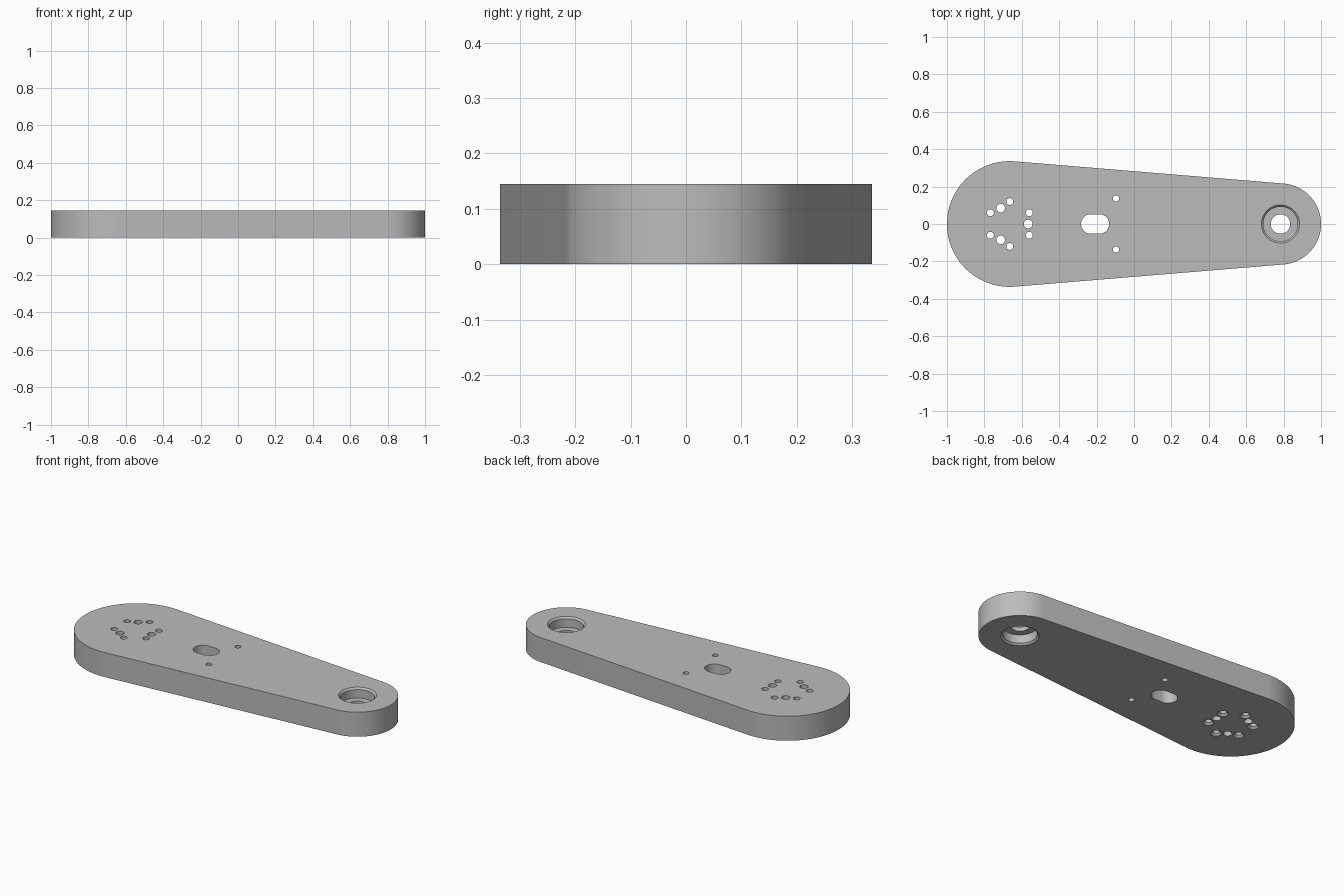
import bpy
import bmesh
from math import cos, sin, pi, asin, radians

cube = bpy.data.objects.get("Cube")
if cube:
    bpy.data.objects.remove(cube, do_unlink=True)

THICK = 0.145
BIG_X, BIG_R = -0.664, 0.336
SMALL_X, SMALL_R = 0.783, 0.217
EPS = 0.01

grey = bpy.data.materials.new("plain grey")
grey.use_nodes = True
colour = (0.5, 0.5, 0.5, 1)
grey.diffuse_color = colour
grey.node_tree.nodes["Principled BSDF"].inputs["Base Color"].default_value = colour


def arc(cx, cy, r, start, end, n):
    """Points along an arc, both ends included."""
    step = (end - start) / n
    return [(cx + r * cos(start + i * step), cy + r * sin(start + i * step))
            for i in range(n + 1)]


def loft(bm, rings):
    """Closed solid through rings of (outline, z), listed from bottom to top."""
    loops = [[bm.verts.new((x, y, z)) for x, y in pts] for pts, z in rings]
    bm.faces.new(list(reversed(loops[0])))
    bm.faces.new(loops[-1])
    for low, high in zip(loops, loops[1:]):
        for i in range(len(low)):
            j = (i + 1) % len(low)
            bm.faces.new((low[i], low[j], high[j], high[i]))


def revolve(bm, x, y, profile, n=32):
    """Round cutter from (radius, z) pairs, listed from bottom to top."""
    loft(bm, [(arc(x, y, r, 0, 2 * pi, n)[:-1], z) for r, z in profile])


def make_object(name, bm):
    mesh = bpy.data.meshes.new(name)
    bm.to_mesh(mesh)
    bm.free()
    mesh.materials.append(grey)
    obj = bpy.data.objects.new(name, mesh)
    bpy.context.collection.objects.link(obj)
    return obj


# Tapered arm: two round ends joined by tangent sides
tangent = pi / 2 - asin((BIG_R - SMALL_R) / (SMALL_X - BIG_X))
outline = (arc(BIG_X, 0, BIG_R, tangent, 2 * pi - tangent, 72)
           + arc(SMALL_X, 0, SMALL_R, -tangent, tangent, 56))
bm = bmesh.new()
loft(bm, [(outline, 0), (outline, THICK)])
arm = make_object("tapered_arm", bm)

cut = bmesh.new()
through = (-EPS, THICK + EPS)

# Bolt circle: three plain holes and six countersunk from below
for k in range(3):
    a = radians(120 * k)
    revolve(cut, BIG_X + 0.098 * cos(a), 0.098 * sin(a),
            [(0.023, z) for z in through])
for k in range(6):
    a = radians(30 + 60 * k)
    revolve(cut, BIG_X + 0.12 * cos(a), 0.12 * sin(a),
            [(0.03 + EPS, -EPS), (0.0185, 0.0115), (0.0185, THICK + EPS)])

# Slot and the pair of pin holes beside it
slot = (arc(-0.185, 0, 0.052, -pi / 2, pi / 2, 20)
        + arc(-0.231, 0, 0.052, pi / 2, 3 * pi / 2, 20))
loft(cut, [(slot, z) for z in through])
for side in (-1, 1):
    revolve(cut, -0.096, side * 0.137, [(0.0165, z) for z in through])

# Bearing seat: chamfered pocket on each face, with a thin bored web between
pocket = [(0.102 + EPS, -EPS), (0.092, 0.01), (0.092, 0.06), (0.052, 0.06)]
upper = [(r, THICK - z) for r, z in reversed(pocket)]
revolve(cut, SMALL_X, 0, pocket + upper, 64)

cutter = make_object("hole_cutter", cut)
cutter.hide_render = True

# Cut the holes, then drop the helper
mod = arm.modifiers.new("holes", 'BOOLEAN')
mod.operation = 'DIFFERENCE'
mod.solver = 'EXACT'
mod.object = cutter
bpy.ops.object.select_all(action='DESELECT')
bpy.context.view_layer.objects.active = arm
arm.select_set(True)
bpy.ops.object.modifier_apply(modifier=mod.name)
bpy.data.objects.remove(cutter, do_unlink=True)
bpy.ops.object.shade_smooth_by_angle(angle=radians(30))
